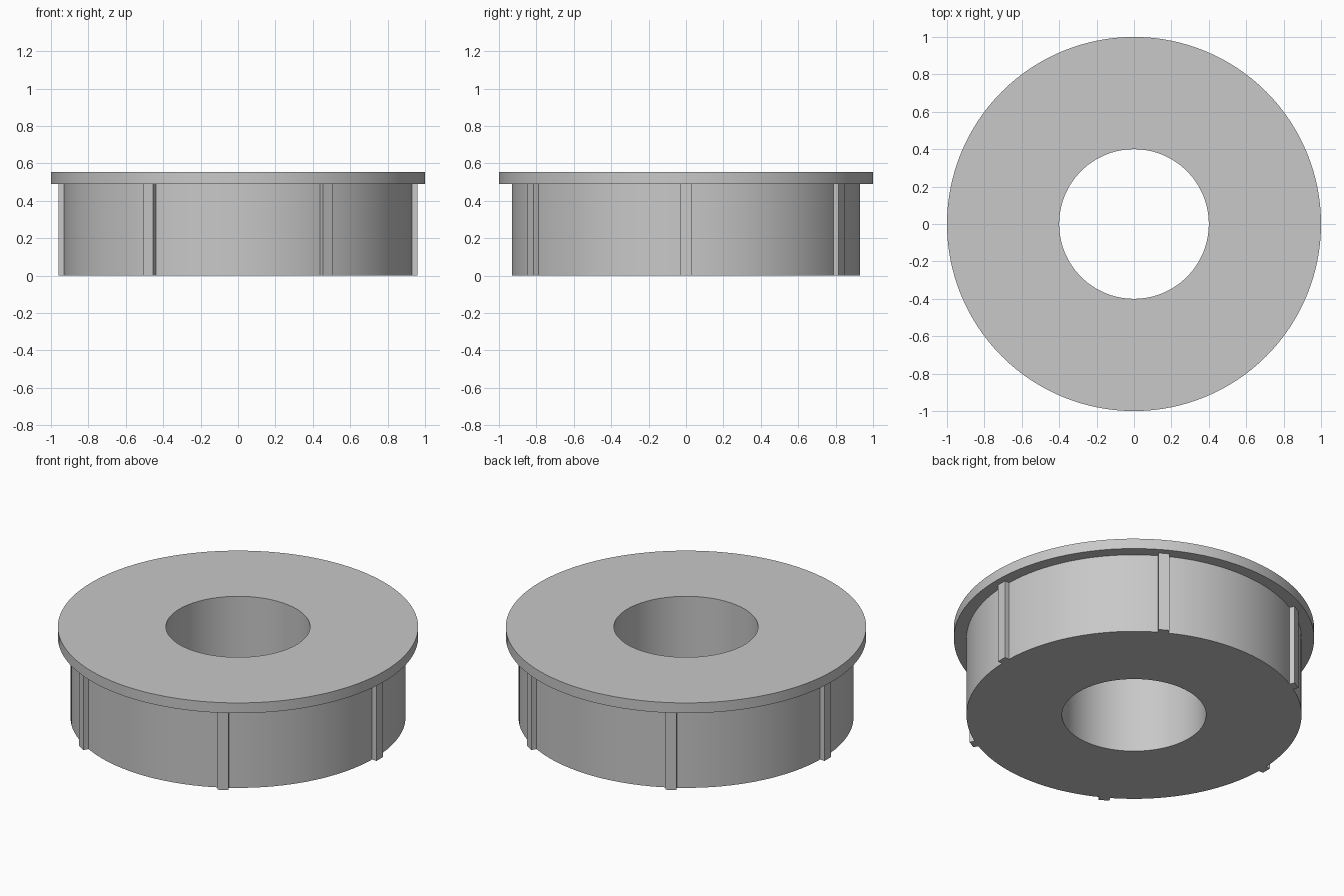
import bpy
import bmesh
from math import pi, radians
from mathutils import Matrix, Vector

SEGMENTS = 128
BORE, BODY, RIB, RIM = 0.4, 0.93, 0.96, 1.0
SHOULDER, TOP = 0.49, 0.553
RIB_WIDTH, RIB_COUNT = 0.06, 6

cube = bpy.data.objects.get("Cube")
if cube:
    bpy.data.objects.remove(cube, do_unlink=True)

grey = bpy.data.materials.new("light grey")
grey.use_nodes = True
colour = (0.58, 0.58, 0.58, 1)
grey.diffuse_color = colour
grey.node_tree.nodes["Principled BSDF"].inputs["Base Color"].default_value = colour


def add_object(name, bm):
    bmesh.ops.recalc_face_normals(bm, faces=bm.faces)
    mesh = bpy.data.meshes.new(name)
    bm.to_mesh(mesh)
    bm.free()
    mesh.materials.append(grey)
    obj = bpy.data.objects.new(name, mesh)
    bpy.context.collection.objects.link(obj)
    return obj


# Flanged bushing: closed profile turned around z
profile = [(BORE, 0), (BODY, 0), (BODY, SHOULDER),
           (RIM, SHOULDER), (RIM, TOP), (BORE, TOP)]
bm = bmesh.new()
verts = [bm.verts.new((r, 0, z)) for r, z in profile]
edges = [bm.edges.new((v, verts[i - 1])) for i, v in enumerate(verts)]
bmesh.ops.spin(bm, geom=verts + edges, cent=(0, 0, 0), axis=(0, 0, 1),
               angle=2 * pi, steps=SEGMENTS, use_merge=True)
bmesh.ops.remove_doubles(bm, verts=bm.verts, dist=0.0001)
bushing = add_object("flanged_bushing", bm)

bpy.ops.object.select_all(action='DESELECT')
bushing.select_set(True)
bpy.context.view_layer.objects.active = bushing
bpy.ops.object.shade_smooth_by_angle(angle=radians(30))

# Upright ribs, slightly sunk into the body wall
inner = BODY - 0.01
for i in range(RIB_COUNT):
    bm = bmesh.new()
    place = (Matrix.Rotation(i * 2 * pi / RIB_COUNT, 4, 'Z')
             @ Matrix.Translation(((inner + RIB) / 2, 0, SHOULDER / 2))
             @ Matrix.Diagonal(Vector((RIB - inner, RIB_WIDTH, SHOULDER, 1))))
    bmesh.ops.create_cube(bm, size=1, matrix=place)
    add_object(f"rib_{i + 1}", bm)
